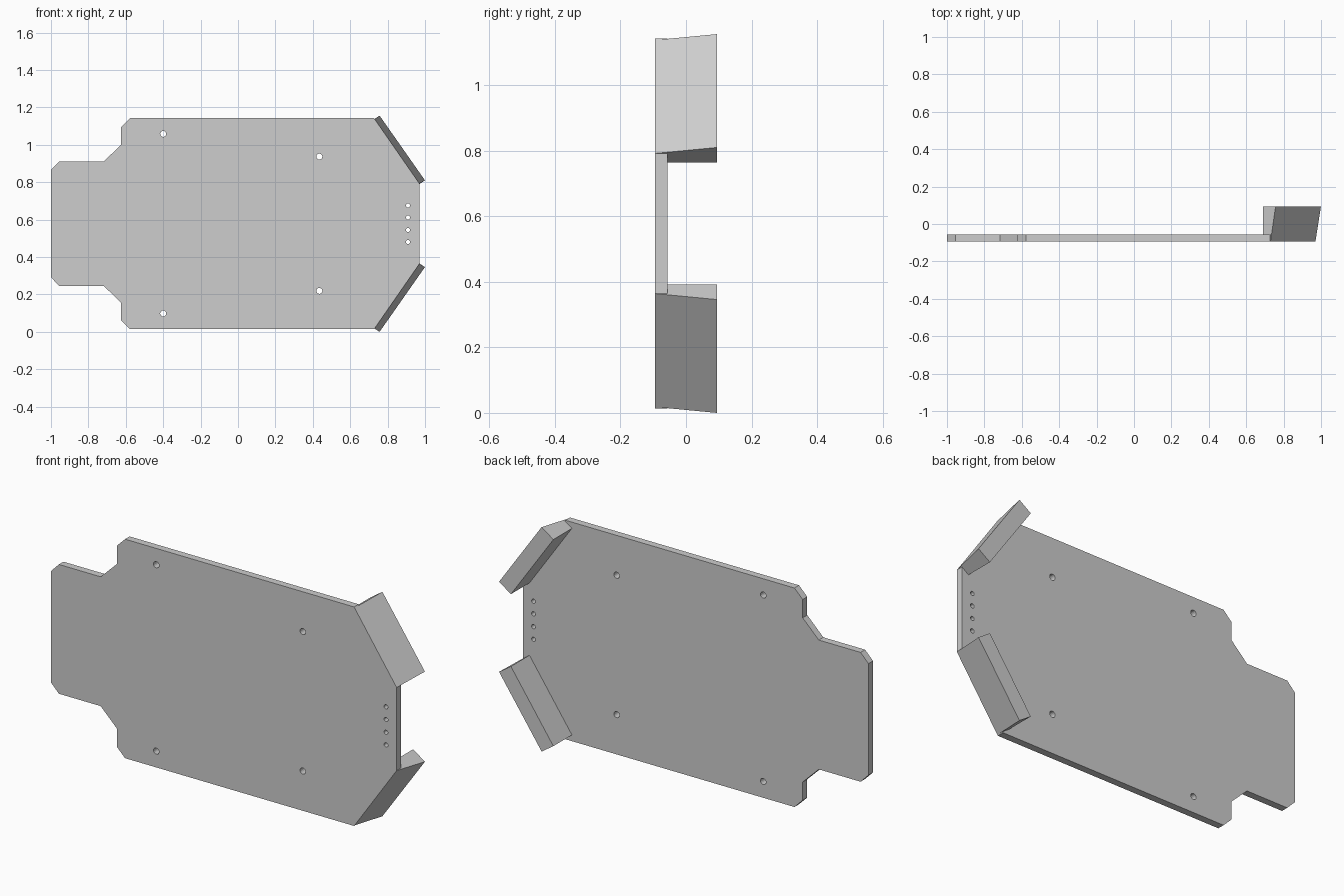
import bpy
import bmesh
from math import cos, sin, tau

if "Cube" in bpy.data.objects:
    bpy.data.objects.remove(bpy.data.objects["Cube"], do_unlink=True)

MID = 0.578                      # height of the symmetry line
FRONT, INNER, BACK = -0.094, -0.057, 0.094

grey = bpy.data.materials.new("plain grey")
grey.use_nodes = True
grey.diffuse_color = (0.61, 0.61, 0.61, 1)
grey.node_tree.nodes["Principled BSDF"].inputs["Base Color"].default_value = grey.diffuse_color


def add_object(name, mesh):
    obj = bpy.data.objects.new(name, mesh)
    mesh.materials.clear()
    mesh.materials.append(grey)
    bpy.context.collection.objects.link(obj)
    return obj


def circle(x, z, r, n=16):
    return [(x + r * cos(tau * i / n), z + r * sin(tau * i / n)) for i in range(n)]


# Base plate: mirrored outline with drilled holes, filled and extruded
half = [(-1, 0.287), (-0.955, 0.333), (-0.717, 0.333), (-0.625, 0.423),
        (-0.625, 0.517), (-0.578, 0.564), (0.727, 0.564), (0.97, 0.214)]
loops = [half + [(x, -z) for x, z in reversed(half)]]
for s in (1, -1):
    loops.append(circle(-0.4, s * 0.48, 0.016))
    loops.append(circle(0.435, s * 0.359, 0.016))
    for z in (0.033, 0.098):
        loops.append(circle(0.909, s * z, 0.011))

curve = bpy.data.curves.new("plate_profile", "CURVE")
curve.dimensions = "2D"
curve.fill_mode = "BOTH"
curve.extrude = (INNER - FRONT) / 2
for loop in loops:
    spline = curve.splines.new("POLY")
    spline.points.add(len(loop) - 1)
    for point, (x, z) in zip(spline.points, loop):
        point.co = (x, z, 0, 1)
    spline.use_cyclic_u = True
profile = bpy.data.objects.new("plate_profile", curve)
bpy.context.collection.objects.link(profile)
bpy.context.view_layer.update()
evaluated = profile.evaluated_get(bpy.context.evaluated_depsgraph_get())
plate_mesh = bpy.data.meshes.new_from_object(evaluated)
bpy.data.objects.remove(profile, do_unlink=True)

# Stand the plate upright and weld its caps to its rim
bm = bmesh.new()
bm.from_mesh(plate_mesh)
for v in bm.verts:
    x, z, d = v.co
    v.co = (x, (FRONT + INNER) / 2 - d, MID + z)
bmesh.ops.remove_doubles(bm, verts=bm.verts, dist=0.0001)
bmesh.ops.recalc_face_normals(bm, faces=bm.faces)
for f in bm.faces:
    f.smooth = False
bm.to_mesh(plate_mesh)
bm.free()
add_object("base_plate", plate_mesh)


# Corner flanges: wedge blocks whose outer faces flare towards the back
def flange(name, side):
    bm = bmesh.new()
    rings = []
    for y, outer in ((FRONT, ((0.73, 0.56), (0.97, 0.214))),
                     (BACK, ((0.757, 0.578), (0.9995, 0.232)))):
        ring = [*outer, (0.932, 0.186), (0.69, 0.532)]
        rings.append([bm.verts.new((x, y, MID + side * z)) for x, z in ring])
    front, back = rings
    bm.faces.new(front)
    bm.faces.new(back)
    for i in range(4):
        j = (i + 1) % 4
        bm.faces.new((front[i], front[j], back[j], back[i]))
    bmesh.ops.recalc_face_normals(bm, faces=bm.faces)
    # Keep the buried end just behind the plate's front face
    for v in (front[2], front[3]):
        v.co.y = INNER - 0.01
    mesh = bpy.data.meshes.new(name)
    bm.to_mesh(mesh)
    bm.free()
    add_object(name, mesh)


flange("upper_flange", 1)
flange("lower_flange", -1)
